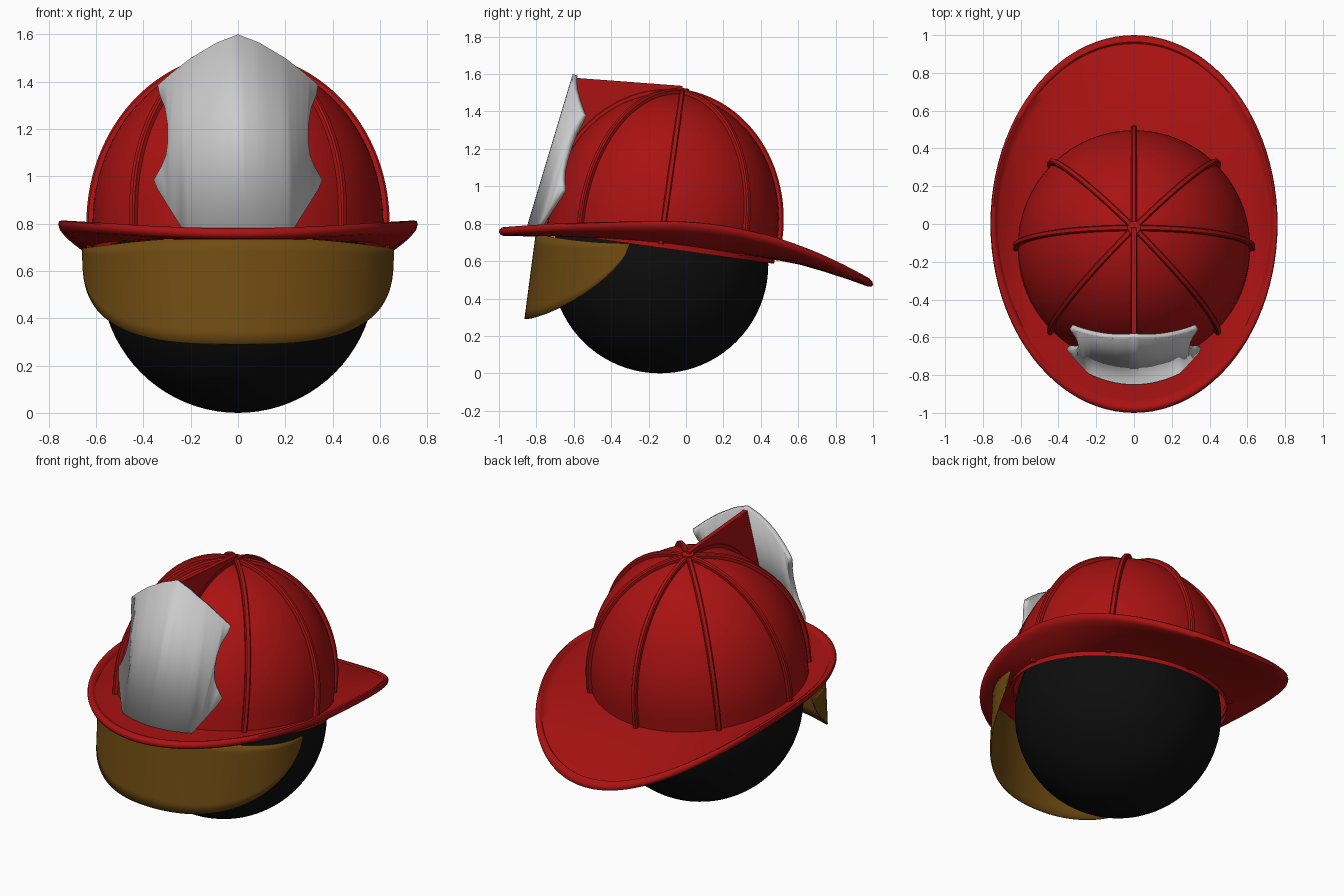
import bpy, bmesh, math
from math import sin, cos, pi
from mathutils import Vector

if "Cube" in bpy.data.objects:
    bpy.data.objects.remove(bpy.data.objects["Cube"])


def material(name, rgb):
    m = bpy.data.materials.new(name)
    m.use_nodes = True
    m.diffuse_color = (*rgb, 1)
    m.node_tree.nodes["Principled BSDF"].inputs["Base Color"].default_value = (*rgb, 1)
    return m


RED = material("helmet red", (0.4, 0.006, 0.006))
GREY = material("badge grey", (0.6, 0.6, 0.6))
AMBER = material("visor amber", (0.16, 0.07, 0.006))
BLACK = material("head black", (0.004, 0.004, 0.004))


def finish(name, bm, mat, angle=35, recalc=True):
    bmesh.ops.remove_doubles(bm, verts=bm.verts, dist=0.0005)
    if recalc:
        bmesh.ops.recalc_face_normals(bm, faces=bm.faces)
    me = bpy.data.meshes.new(name)
    bm.to_mesh(me)
    bm.free()
    me.materials.append(mat)
    ob = bpy.data.objects.new(name, me)
    bpy.context.collection.objects.link(ob)
    bpy.ops.object.select_all(action='DESELECT')
    ob.select_set(True)
    bpy.context.view_layer.objects.active = ob
    bpy.ops.object.shade_smooth_by_angle(angle=math.radians(angle))
    return ob


def loft(rings, around=True, along=False, caps=False):
    """Skin a list of equal-length rings of points."""
    bm = bmesh.new()
    rows = [[bm.verts.new(p) for p in r] for r in rings]
    n = len(rows[0])
    for i in range(len(rows) - (not along)):
        a, b = rows[i], rows[(i + 1) % len(rows)]
        for j in range(n - (not around)):
            k = (j + 1) % n
            bm.faces.new((a[j], a[k], b[k], b[j]))
    if caps:
        bm.faces.new(rows[0])
        bm.faces.new(rows[-1])
    return bm


# Dome frame: an ellipsoid leaning slightly back, with a short straight skirt
ORIGIN = Vector((0, -0.12, 0.8))
AXIS = Vector((0, 0.139, 0.99))
SIDE = Vector((1, 0, 0))
BACK = Vector((0, 0.99, -0.139))
RADIUS, HEIGHT, SKIRT = 0.615, 0.7, 0.13


def dome_point(theta, phi, off=0.0, drop=0.0):
    out = SIDE * cos(theta) + BACK * sin(theta)
    return (ORIGIN + out * (cos(phi) * (RADIUS + off))
            + AXIS * (sin(phi) * (HEIGHT + off) - drop))


# Head
bm = bmesh.new()
bmesh.ops.create_uvsphere(bm, u_segments=64, v_segments=40, radius=0.58)
bmesh.ops.translate(bm, verts=bm.verts, vec=(0, -0.14, 0.58))
finish("head", bm, BLACK)

# Dome shell
SEG = 96
angles = [2 * pi * i / SEG for i in range(SEG)]
rings = [[dome_point(t, 0, drop=SKIRT) for t in angles]]
rings += [[dome_point(t, pi / 2 * k / 28) for t in angles] for k in range(29)]
finish("dome", loft(rings), RED)

# Ribs running from the crown to the brim
rib_section = [(-1, -0.01), (-1, 0.018), (-0.6, 0.026), (0.6, 0.026), (1, 0.018), (1, -0.01)]
for i in range(8):
    theta = i * pi / 4
    across = (BACK * cos(theta) - SIDE * sin(theta)) * 0.015
    stations = [(0, SKIRT - 0.02)] + [(pi / 2 * k / 28, 0) for k in range(29)]
    rings = [[dome_point(theta, phi, h, d) + across * w for w, h in rib_section]
             for phi, d in stations]
    finish(f"rib_{i + 1}", loft(rings, caps=True), RED)

# Crown button where the ribs meet
bm = bmesh.new()
bmesh.ops.create_cone(bm, cap_ends=True, segments=24, radius1=0.04, radius2=0.034, depth=0.05)
bmesh.ops.rotate(bm, verts=bm.verts, matrix=AXIS.to_track_quat('Z', 'Y').to_matrix())
bmesh.ops.translate(bm, verts=bm.verts, vec=ORIGIN + AXIS * (HEIGHT + 0.008))
finish("crown_button", bm, RED)

# Brim: long drooping tail, raised sides, rolled lip
# (fraction across, distance back from the edge, height)
brim_section = [(0, 0, 0.02), (0.25, 0, 0.016), (0.5, 0, 0.014), (0.75, 0, 0.013),
                (1, 0.045, 0.013), (1, 0.036, 0.023), (1, 0.018, 0.024), (1, 0.004, 0.014),
                (1, 0, 0), (1, 0.006, -0.014), (1, 0.025, -0.022), (0.75, 0, -0.022),
                (0.5, 0, -0.022), (0.25, 0, -0.021), (0, 0, -0.02)]
rings = []
for t in angles:
    yi, yo = -0.12 + 0.6 * sin(t), sin(t)
    inner = Vector((0.6 * cos(t), yi, 0.698 - 0.12 * yi - 0.06 * yi * yi))
    droop = 0.268 if yo > -0.1 else 0.053
    outer = Vector((0.76 * cos(t), yo, 0.8 - droop * (yo + 0.1) ** 2))
    span = (outer - inner).xy.length
    ring = []
    for s, back, dz in brim_section:
        f = s - back / span
        p = inner.lerp(outer, f)
        p.z = inner.z + (outer.z - inner.z) * max(f, 0) ** 1.3 + dz
        ring.append(p)
    rings.append(ring)
finish("brim", loft(rings, along=True), RED, 50)

# Fin joining the crown to the shield
fin = [(-0.595, 1.58), (-0.02, 1.537), (0, 1.3), (-0.5, 0.85), (-0.81, 0.85)]
rings = [[(x, y, z) for y, z in fin] for x in (-0.013, 0.013)]
finish("fin", loft(rings, caps=True), RED)

# Front shield: outline, raised border, recessed panel, then bent round the dome
half = [(0.09, 1.565), (0.2, 1.5), (0.28, 1.438), (0.34, 1.385), (0.332, 1.345),
        (0.31, 1.29), (0.298, 1.22), (0.297, 1.15), (0.305, 1.09), (0.325, 1.04),
        (0.357, 0.985), (0.34, 0.945), (0.24, 0.785)]
outline = [(0, 1.6)] + half + [(-x, z) for x, z in reversed(half)]
bm = bmesh.new()
panel = bm.faces.new([bm.verts.new((x, 0.012, z)) for x, z in outline])
panel.normal_update()
if panel.normal.y > 0:
    panel.normal_flip()
for width, depth in ((0.012, 0.012), (0.022, 0.0), (0.01, -0.014)):
    bmesh.ops.inset_region(bm, faces=[panel], thickness=width, use_even_offset=True)
    for v in panel.verts:
        v.co.y -= depth
for k in range(-11, 12):
    bmesh.ops.bisect_plane(bm, geom=bm.verts[:] + bm.edges[:] + bm.faces[:],
                           plane_co=(k * 0.03, 0, 0), plane_no=(1, 0, 0))
for v in bm.verts:
    v.co.y += -0.62 - 0.3 * (1.6 - v.co.z) + v.co.x ** 2
shield = finish("front_shield", bm, GREY, 25, recalc=False)
mod = shield.modifiers.new("thickness", 'SOLIDIFY')
mod.thickness = 0.028
mod.offset = -1

# Visor: thin curved sheet with rounded lower corners
rings = []
for i in range(65):
    a = pi * (i / 64 - 0.5)
    s = sin(a)
    top = 0.745 - 0.05 * s * s
    low = 0.29 + 0.4 * (1 - max(0, 1 - abs(s) ** 3) ** (1 / 3))
    column = []
    for k in range(9):
        z = top + (low - top) * k / 8
        reach = 0.5 + 0.06 * (0.745 - z) / 0.455
        column.append((0.655 * s, -0.3 - reach * cos(a), z))
    rings.append(column)
visor = finish("visor", loft(rings, around=False), AMBER)
mod = visor.modifiers.new("thickness", 'SOLIDIFY')
mod.thickness = 0.008
mod.offset = 0
